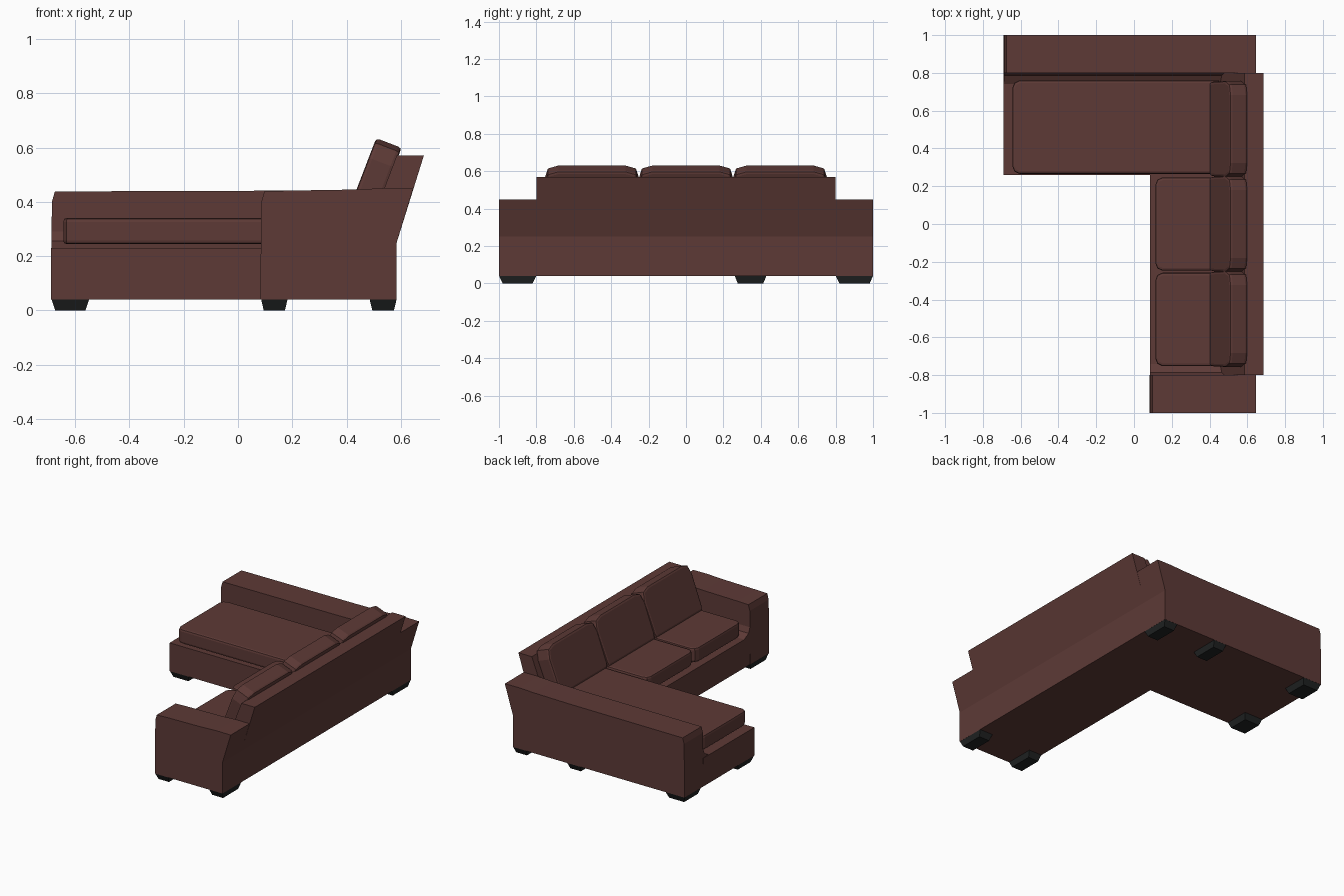
import bpy, bmesh, math
from mathutils import Matrix

if "Cube" in bpy.data.objects:
    bpy.data.objects.remove(bpy.data.objects["Cube"])


def material(name, color):
    m = bpy.data.materials.new(name)
    m.diffuse_color = color
    m.use_nodes = True
    m.node_tree.nodes["Principled BSDF"].inputs["Base Color"].default_value = m.diffuse_color
    return m


LEATHER = material("brown_leather", (0.11, 0.042, 0.037, 1))
BLACK = material("black_feet", (0.014, 0.016, 0.016, 1))

# How an outline point (a, b) and extrusion depth d map to x, y, z
AXES = {
    "x": lambda a, b, d: (d, a, b),
    "y": lambda a, b, d: (a, d, b),
    "z": lambda a, b, d: (a, b, d),
}


def prism(name, outline, axis, d0, d1, mat=LEATHER, rim=0, taper=None):
    """Extrude an outline along an axis; optionally round its rims or shrink its start."""
    bm = bmesh.new()
    at = AXES[axis]
    ca = sum(p[0] for p in outline) / len(outline)
    cb = sum(p[1] for p in outline) / len(outline)
    k = taper or 1
    low = [bm.verts.new(at(ca + (a - ca) * k, cb + (b - cb) * k, d0)) for a, b in outline]
    high = [bm.verts.new(at(a, b, d1)) for a, b in outline]
    caps = [bm.faces.new(low), bm.faces.new(high)]
    for i in range(len(outline)):
        j = (i + 1) % len(outline)
        bm.faces.new((low[i], low[j], high[j], high[i]))
    bmesh.ops.recalc_face_normals(bm, faces=bm.faces)
    if rim:
        edges = list({e for f in caps for e in f.edges})
        bmesh.ops.bevel(bm, geom=edges, offset=rim, segments=2, profile=0.6, affect="EDGES")
    mesh = bpy.data.meshes.new(name)
    bm.to_mesh(mesh)
    bm.free()
    mesh.materials.append(mat)
    obj = bpy.data.objects.new(name, mesh)
    bpy.context.collection.objects.link(obj)
    return obj


def rect(x0, x1, y0, y1):
    return [(x0, y0), (x1, y0), (x1, y1), (x0, y1)]


# L-shaped seat base between the arms
prism("seat_base", [(0.085, -0.8), (0.585, -0.8), (0.585, 0.8), (-0.69, 0.8),
                    (-0.69, 0.26), (0.085, 0.26)], "z", 0.04, 0.23)

# Arms: short one on the near end, long one beside the chaise
for name, front, y0, y1 in (("short_arm", 0.082, -1, -0.8), ("long_arm", -0.69, 0.8, 1)):
    prism(name, [(front, 0.04), (0.585, 0.04), (0.585, 0.25), (0.646, 0.449),
                 (0.54, 0.45), (0.43, 0.445), (0.18, 0.441), (front + 0.015, 0.438),
                 (front + 0.004, 0.40)], "y", y0, y1)
    # Sloped fillet where the arm meets the seat
    s = 1 if y0 > 0 else -1
    prism(name + "_fillet", [(s * 0.8, 0.23), (s * 0.8, 0.29), (s * 0.785, 0.255), (s * 0.74, 0.23)],
          "x", front + 0.003, 0.5)

# Leaning backrest
prism("backrest", [(0.455, 0.23), (0.585, 0.23), (0.585, 0.25), (0.685, 0.57), (0.585, 0.57)],
      "y", -0.8, 0.8)


# Seat cushions with rounded front corners
def seat_cushion(name, x0, x1, yc):
    h = 0.247
    side = [(x1, h), (x0 + 0.04, h), (x0 + 0.014, h - 0.012), (x0 + 0.003, h - 0.04)]
    outline = [(x, yc + y) for x, y in side] + [(x, yc - y) for x, y in reversed(side)]
    prism(name, outline, "z", 0.244, 0.34, rim=0.014)


seat_cushion("chaise_cushion", -0.647, 0.45, 0.513)
seat_cushion("middle_seat_cushion", 0.11, 0.45, 0.0)
seat_cushion("end_seat_cushion", 0.11, 0.45, -0.505)

# Tilted back cushions with rounded top corners
half = [(0.24, -0.157), (0.25, -0.13), (0.254, 0.08), (0.236, 0.14), (0.18, 0.157)]
outline = half + [(-a, b) for a, b in reversed(half)]
for i, y in enumerate((-0.503, 0.0, 0.503)):
    c = prism(f"back_cushion_{i + 1}", outline, "x", -0.05, 0.05, rim=0.014)
    c.data.transform(Matrix.Translation((0.5, y, 0.47)) @ Matrix.Rotation(math.radians(21), 4, "Y"))

# Tapered feet
FEET = [(0.085, 0.183, -1, -0.8), (0.485, 0.585, -1, -0.8), (0.485, 0.585, 0.8, 1),
        (0.085, 0.183, 0.8, 1), (-0.688, -0.548, 0.82, 1), (-0.688, -0.548, 0.26, 0.43)]
for i, f in enumerate(FEET):
    prism(f"foot_{i + 1}", rect(*f), "z", 0, 0.042, BLACK, taper=0.8)
